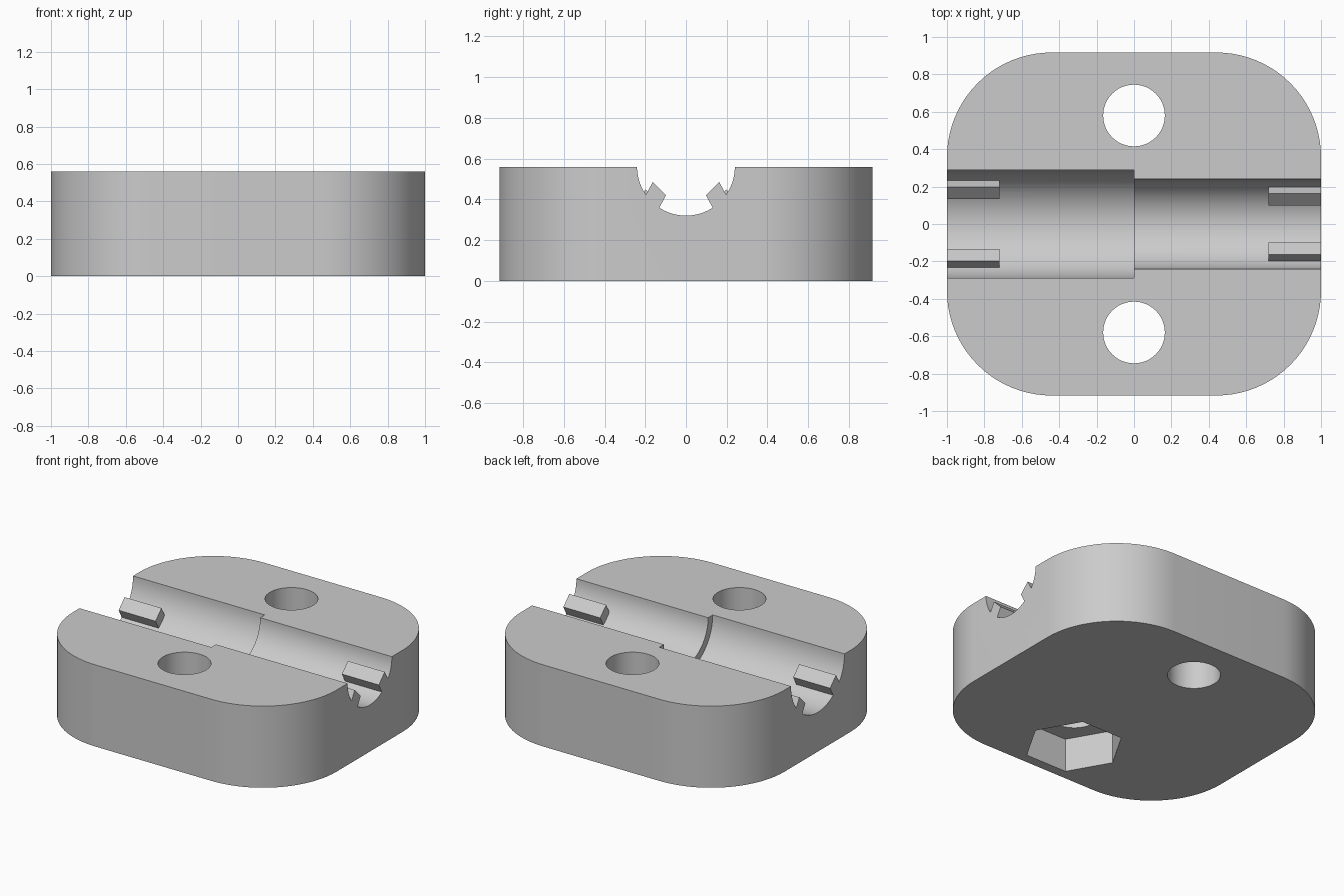
import bpy, bmesh
from math import sin, cos, pi, radians
from mathutils import Vector

cube = bpy.data.objects.get("Cube")
if cube:
    bpy.data.objects.remove(cube)

HX, HY, HEIGHT, CORNER = 1.0, 0.917, 0.56, 0.56
HOLE_Y = 0.58

grey = bpy.data.materials.new("plain_grey")
grey.use_nodes = True
grey.diffuse_color = (0.6, 0.6, 0.6, 1)
grey.node_tree.nodes["Principled BSDF"].inputs["Base Color"].default_value = (0.6, 0.6, 0.6, 1)


def arc(cu, cv, r, start, end, n):
    """Points on an arc, both ends included."""
    return [(cu + r * cos(start + (end - start) * i / n),
             cv + r * sin(start + (end - start) * i / n)) for i in range(n + 1)]


def circle(cu, cv, r, n):
    return arc(cu, cv, r, 0, 2 * pi, n)[:-1]


def prism(name, points, low, high, axis="Z"):
    """Extrude a profile: xy points along Z, or yz points along X."""
    bm = bmesh.new()
    place = (lambda p, d: (d, *p)) if axis == "X" else (lambda p, d: (*p, d))
    face = bm.faces.new([bm.verts.new(place(p, low)) for p in points])
    extruded = bmesh.ops.extrude_face_region(bm, geom=[face])["geom"]
    shift = Vector(place((0, 0), high - low))
    bmesh.ops.translate(bm, vec=shift, verts=[g for g in extruded if isinstance(g, bmesh.types.BMVert)])
    bmesh.ops.recalc_face_normals(bm, faces=bm.faces)
    mesh = bpy.data.meshes.new(name)
    bm.to_mesh(mesh)
    bm.free()
    mesh.materials.append(grey)
    obj = bpy.data.objects.new(name, mesh)
    bpy.context.collection.objects.link(obj)
    return obj


def combine(target, tool, operation):
    """Apply a boolean and discard the tool."""
    tool.hide_render = True
    mod = target.modifiers.new(tool.name, "BOOLEAN")
    mod.operation, mod.solver, mod.object = operation, "EXACT", tool
    bpy.context.view_layer.objects.active = target
    bpy.ops.object.modifier_apply(modifier=mod.name)
    bpy.data.objects.remove(tool)


# Rounded block
outline = []
for i, (sx, sy) in enumerate([(1, 1), (-1, 1), (-1, -1), (1, -1)]):
    outline += arc(sx * (HX - CORNER), sy * (HY - CORNER), CORNER, i * pi / 2, (i + 1) * pi / 2, 20)
block = prism("clamp_block", outline, 0, HEIGHT)

# Stepped half-round channel along x
combine(block, prism("wide_channel", circle(0, HEIGHT, 0.29, 80), -1.2, 0, "X"), "DIFFERENCE")
combine(block, prism("narrow_channel", circle(0, HEIGHT, 0.24, 80), -0.1, 1.2, "X"), "DIFFERENCE")

# Bolt holes, and a hexagonal nut pocket under the front one
for side in (-1, 1):
    combine(block, prism("bolt_hole", circle(0, side * HOLE_Y, 0.165, 48), -0.1, 0.7), "DIFFERENCE")
combine(block, prism("nut_pocket", circle(0, -HOLE_Y, 0.312, 6), -0.1, 0.23), "DIFFERENCE")

# Gripping ribs in both ends of the channel
rib = [(0.163, 0.485), (0.098, 0.42), (0.147, 0.33), (0.212, 0.395)]
for low, high, out in ((-HX, -0.72, 0.036), (0.72, HX, 0)):
    for side in (-1, 1):
        points = [(side * (y + out), z - out) for y, z in rib]
        combine(block, prism("grip_rib", points, low, high, "X"), "UNION")

# Smooth curves, sharp edges
bpy.ops.object.select_all(action="DESELECT")
block.select_set(True)
bpy.context.view_layer.objects.active = block
bpy.ops.object.shade_smooth_by_angle(angle=radians(30))
